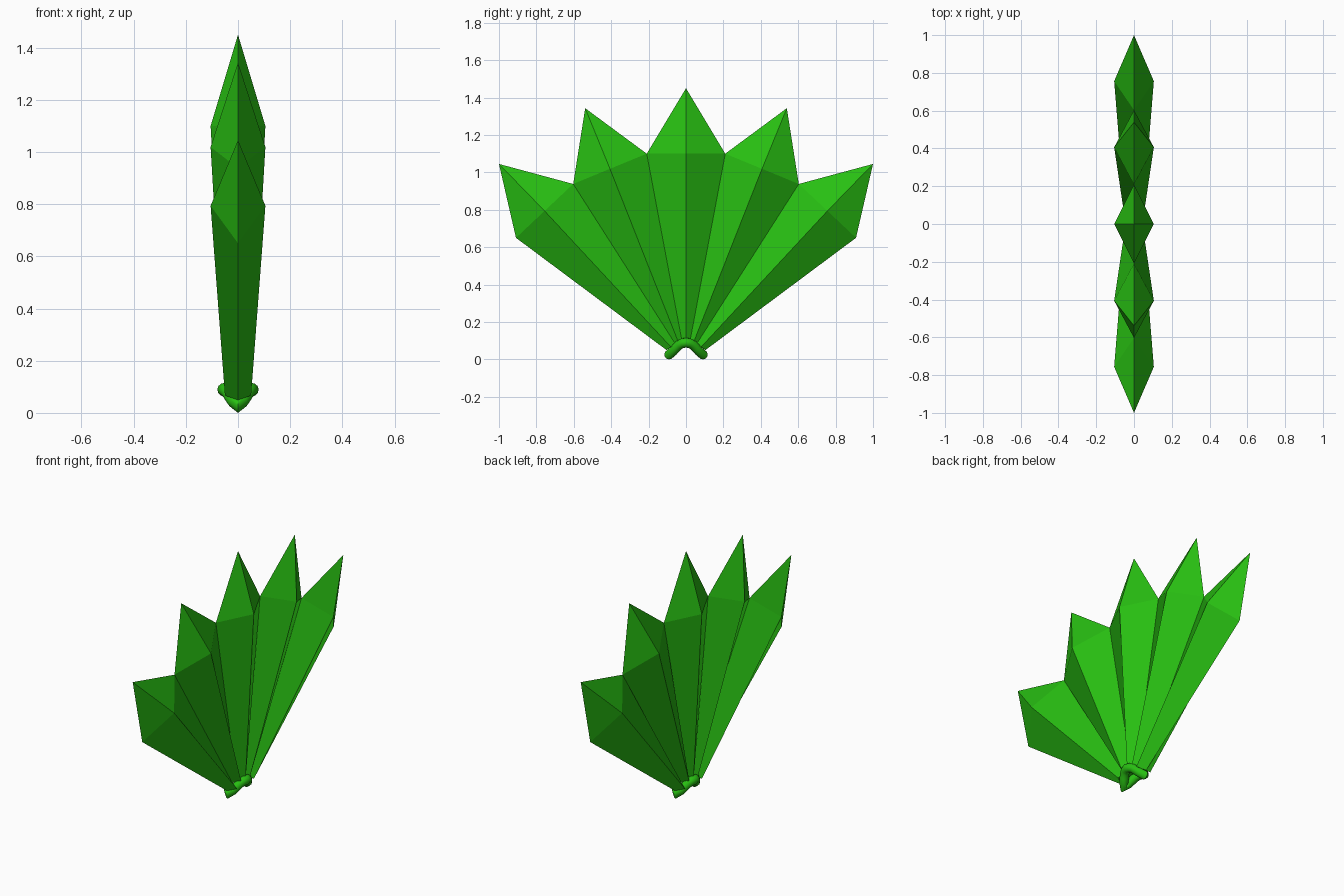
import bpy, bmesh, math
from mathutils import Vector

if "Cube" in bpy.data.objects:
    bpy.data.objects.remove(bpy.data.objects["Cube"])

green = bpy.data.materials.new("leaf green")
green.diffuse_color = (0.021, 0.52, 0.006, 1)
green.use_nodes = True
green.node_tree.nodes["Principled BSDF"].inputs["Base Color"].default_value = green.diffuse_color

# Blade outlines in the y-z plane: tips, shared shoulder valleys, base points
TIPS = [(0, 1.45), (0.539, 1.343), (1.0, 1.045)]
VALLEYS = [(-0.21, 1.10), (0.21, 1.10), (0.603, 0.938), (0.909, 0.65)]
BASES = [(-0.02, 0.09), (0.02, 0.09), (0.057, 0.083), (0.104, 0.05)]
RIDGE, BASE_RIDGE = 0.105, 0.05


def blade(name, tip, a, b, base_a, base_b, side):
    """Diamond-section blade: base diamond, shoulder diamond, pointed tip."""
    bm = bmesh.new()

    def diamond(p, q, depth):
        my, mz = (p[0] + q[0]) / 2, (p[1] + q[1]) / 2
        pts = [(0, *p), (depth, my, mz), (0, *q), (-depth, my, mz)]
        return [bm.verts.new((x, y * side, z)) for x, y, z in pts]

    low = diamond(base_a, base_b, BASE_RIDGE)
    mid = diamond(a, b, RIDGE)
    top = bm.verts.new((0, tip[0] * side, tip[1]))
    bm.faces.new(low)
    for i in range(4):
        j = (i + 1) % 4
        bm.faces.new((low[i], low[j], mid[j], mid[i]))
        bm.faces.new((mid[i], mid[j], top))
    bmesh.ops.recalc_face_normals(bm, faces=bm.faces)
    me = bpy.data.meshes.new(name)
    bm.to_mesh(me)
    bm.free()
    me.materials.append(green)
    bpy.context.collection.objects.link(bpy.data.objects.new(name, me))


# Fan of five blades, mirrored about the middle one
for i in range(3):
    for side in ((1,) if i == 0 else (1, -1)):
        name = ("middle_blade", "inner_blade", "outer_blade")[i]
        name += "" if i == 0 else ("_right" if side > 0 else "_left")
        blade(name, TIPS[i], VALLEYS[i], VALLEYS[i + 1],
              BASES[i], BASES[i + 1], side)

# Collar: arched tube looping round the base of the fan
quarter = [(0.053, 0.0, 0.092), (0.046, 0.018, 0.09), (0.037, 0.036, 0.081),
           (0.026, 0.053, 0.064), (0.014, 0.07, 0.046), (0.0, 0.09, 0.029)]
path = list(quarter)
path += [(-x, y, z) for x, y, z in quarter[-2::-1]]
path += [(-x, -y, z) for x, y, z in quarter[1:]]
path += [(x, -y, z) for x, y, z in quarter[-2:0:-1]]
cu = bpy.data.curves.new("collar", 'CURVE')
cu.dimensions = '3D'
cu.bevel_depth = 0.026
cu.bevel_resolution = 4
sp = cu.splines.new('POLY')
sp.points.add(len(path) - 1)
for pt, co in zip(sp.points, path):
    pt.co = (*co, 1)
sp.use_cyclic_u = True
cu.materials.append(green)
collar = bpy.data.objects.new("collar", cu)
bpy.context.collection.objects.link(collar)
bpy.context.view_layer.objects.active = collar
collar.select_set(True)
bpy.ops.object.convert(target='MESH')
bpy.ops.object.shade_smooth_by_angle(angle=math.radians(40))

# Rest the collar on the ground
collar = bpy.context.object
low = min(v.co.z for v in collar.data.vertices)
collar.location.z = -low
